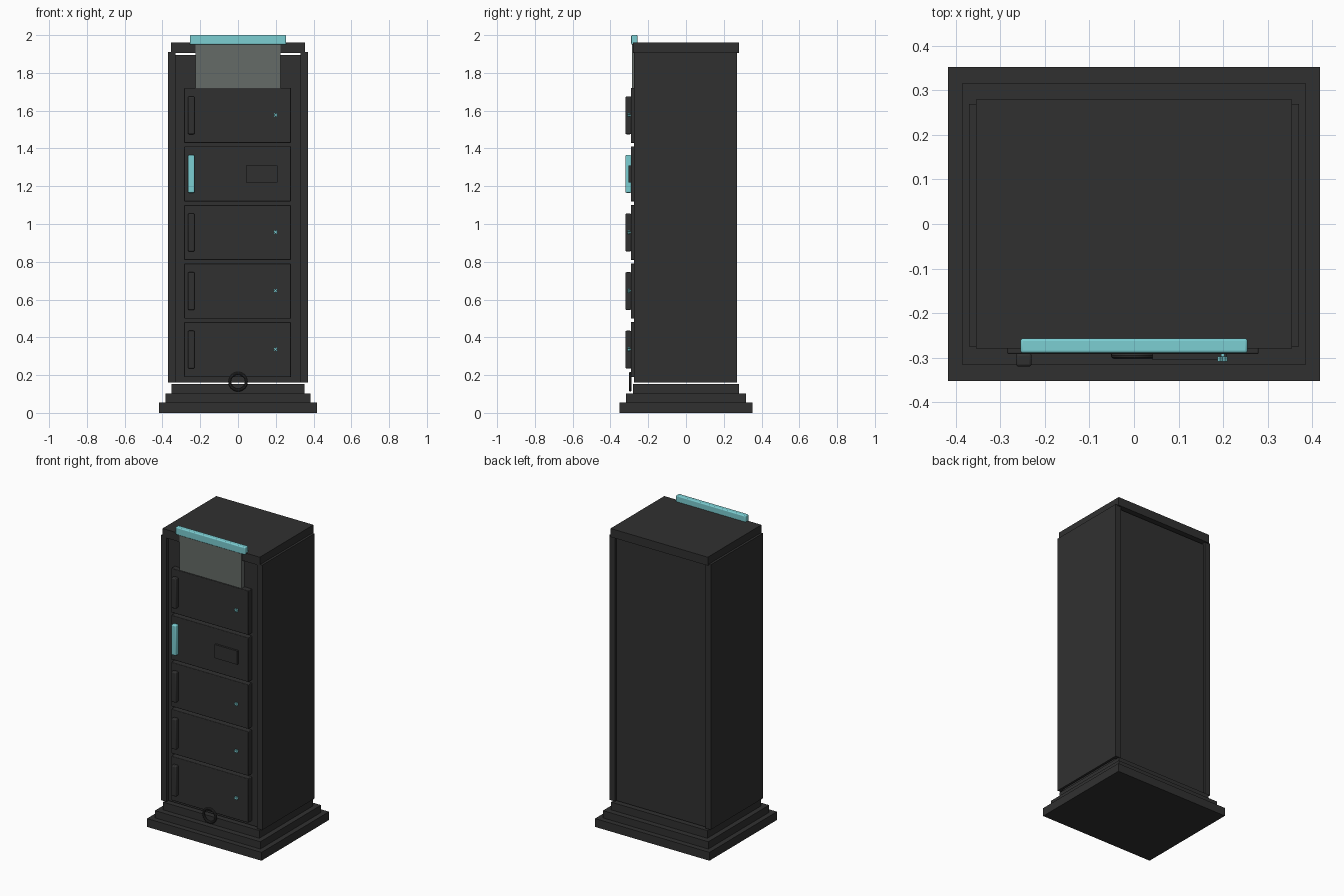
import bpy
import math

if "Cube" in bpy.data.objects:
    bpy.data.objects.remove(bpy.data.objects["Cube"], do_unlink=True)


def material(name, r, g, b):
    m = bpy.data.materials.new(name)
    m.use_nodes = True
    m.diffuse_color = (r, g, b, 1)
    m.node_tree.nodes["Principled BSDF"].inputs["Base Color"].default_value = (r, g, b, 1)
    return m


charcoal = material("charcoal", 0.03, 0.03, 0.03)
teal = material("pale teal", 0.2, 0.62, 0.65)
glass = material("smoky grey", 0.13, 0.145, 0.135)


def finish(name, mat):
    ob = bpy.context.object
    ob.name = name
    ob.data.materials.append(mat)
    return ob


def box(name, x, y, z, mat=charcoal, bevel=0):
    """Box from (min, max) ranges along each axis."""
    axes = (x, y, z)
    bpy.ops.mesh.primitive_cube_add(size=1, location=[(a + b) / 2 for a, b in axes])
    ob = finish(name, mat)
    ob.scale = [b - a for a, b in axes]
    bpy.ops.object.transform_apply(location=False, rotation=False, scale=True)
    if bevel:
        mod = ob.modifiers.new("soft edges", "BEVEL")
        mod.width = bevel
        mod.segments = 3
        bpy.ops.object.shade_smooth_by_angle()
    return ob


def slab(name, half_x, half_y, z):
    return box(name, (-half_x, half_x), (-half_y, half_y), z)


# Stepped plinth and top
slab("plinth_bottom", 0.418, 0.352, (0, 0.055))
slab("plinth_middle", 0.385, 0.317, (0.055, 0.103))
slab("plinth_top", 0.352, 0.28, (0.103, 0.154))
slab("top_cap", 0.355, 0.28, (1.904, 1.96))

# Cabinet: side walls with corner posts, recessed core between them
box("cabinet_core", (-0.34, 0.34), (-0.255, 0.255), (0.16, 1.896))
for side, s in (("left", 1), ("right", -1)):
    box(side + "_wall", sorted((s * 0.355, s * 0.37)), (-0.275, 0.27), (0.16, 1.91))
    box(side + "_front_post", sorted((s * 0.33, s * 0.355)), (-0.275, -0.25), (0.16, 1.91))
    box(side + "_back_post", sorted((s * 0.33, s * 0.355)), (0.245, 0.27), (0.16, 1.91))

# Five stacked doors, each with a handle and a lock or a plate
for i in range(5):
    z = 1.575 - 0.31 * i
    box("door", (-0.285, 0.28), (-0.292, -0.25), (z - 0.146, z + 0.146), bevel=0.004)
    box("door_handle", (-0.265, -0.23), (-0.32, -0.29), (z - 0.1, z + 0.1),
        teal if i == 1 else charcoal, bevel=0.006)
    if i == 1:
        box("door_plate", (0.042, 0.208), (-0.305, -0.29), (z - 0.045, z + 0.045))
    else:
        for turn in (1, -1):
            knob = box("lock_cross", (0.187, 0.211), (-0.309, -0.297), (z - 0.002, z + 0.006), teal)
            knob.rotation_euler.y = turn * math.pi / 4
        box("lock_stem", (0.195, 0.203), (-0.3, -0.29), (z - 0.002, z + 0.006), teal)

# Pull ring below the doors
bpy.ops.mesh.primitive_torus_add(location=(0, -0.295, 0.165), rotation=(math.pi / 2, 0, 0),
                                 major_radius=0.044, minor_radius=0.008,
                                 major_segments=32, minor_segments=10)
finish("pull_ring", charcoal)
bpy.ops.object.shade_smooth_by_angle()

# Upper window with its bar
box("window_pane", (-0.226, 0.226), (-0.286, -0.25), (1.70, 1.955), glass)
box("window_bar", (-0.255, 0.255), (-0.29, -0.257), (1.95, 2.0), teal, bevel=0.006)
